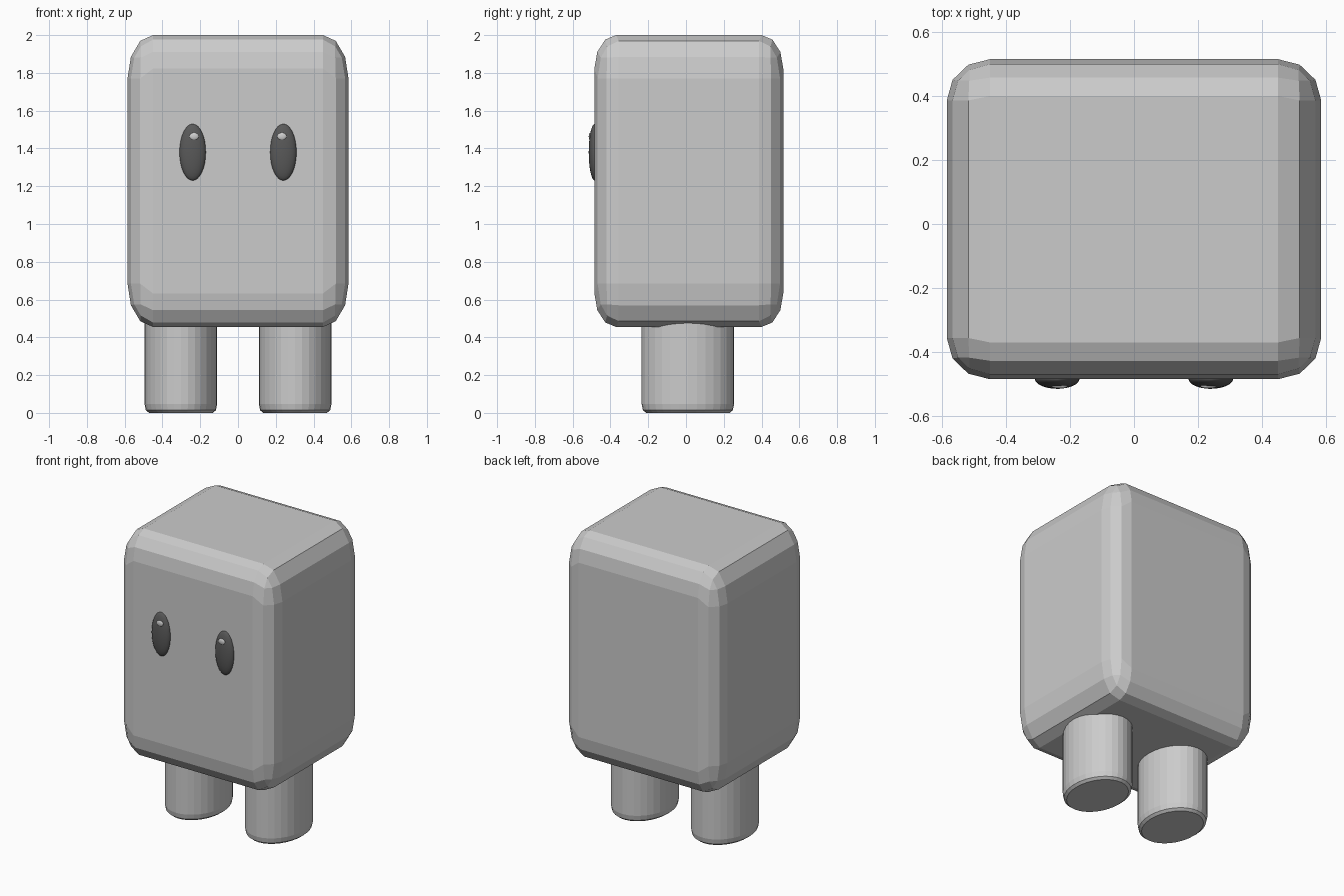
import bpy, bmesh
from mathutils import Matrix, Vector

if "Cube" in bpy.data.objects:
    bpy.data.objects.remove(bpy.data.objects["Cube"])


def finish(bm, name, location=(0, 0, 0), smooth=False, mat=None):
    me = bpy.data.meshes.new(name)
    bmesh.ops.recalc_face_normals(bm, faces=bm.faces)
    for f in bm.faces:
        f.smooth = smooth
    bm.to_mesh(me)
    bm.free()
    ob = bpy.data.objects.new(name, me)
    ob.location = location
    bpy.context.collection.objects.link(ob)
    if mat:
        me.materials.append(mat)
    return ob


def ellipsoid(name, location, radii, mat=None, u=32, v=16):
    bm = bmesh.new()
    bmesh.ops.create_uvsphere(bm, u_segments=u, v_segments=v, radius=1)
    bmesh.ops.scale(bm, vec=Vector(radii), verts=bm.verts)
    return finish(bm, name, location, True, mat)


def dark_material():
    m = bpy.data.materials.new("dark")
    m.diffuse_color = (0.1, 0.1, 0.1, 1)
    m.use_nodes = True
    m.node_tree.nodes["Principled BSDF"].inputs["Base Color"].default_value = m.diffuse_color
    return m


dark = dark_material()

# Body: bevelled unit cube, stretched, with longer rounding on the side faces
BEVEL = 0.115
bm = bmesh.new()
bmesh.ops.create_cube(bm, size=1)
bmesh.ops.bevel(bm, geom=bm.edges[:], offset=BEVEL, offset_type='OFFSET',
                segments=3, profile=0.5, affect='EDGES')
for v in bm.verts:
    if abs(v.co.x) > 0.5 - BEVEL + 0.01:
        sign = 1 if v.co.z > 0 else -1
        v.co.z = sign * (0.5 - (0.5 - abs(v.co.z)) * 1.29)
        sign = 1 if v.co.y > 0 else -1
        v.co.y = sign * (0.5 - (0.5 - abs(v.co.y)) * 1.12)
bmesh.ops.scale(bm, vec=Vector((1.17, 1.0, 1.545)), verts=bm.verts)
finish(bm, "body", (0, 0.015, 1.2275))

for side, s in (("left", -1), ("right", 1)):
    # Leg: oval cylinder with a chamfered foot, sunk into the body
    bm = bmesh.new()
    bmesh.ops.create_cone(bm, cap_ends=True, segments=32, radius1=1, radius2=1,
                          depth=0.5, matrix=Matrix.Translation((0, 0, 0.25)))
    bmesh.ops.scale(bm, vec=Vector((0.1925, 0.245, 1)), verts=bm.verts)
    foot = [e for e in bm.edges if all(v.co.z < 0.01 for v in e.verts)]
    bmesh.ops.bevel(bm, geom=foot, offset=0.024, segments=2, profile=0.5,
                    affect='EDGES')
    for v in bm.verts:
        if v.co.z < 0.1:
            v.co.z *= 2
    finish(bm, side + "_leg", (s * 0.3025, 0.01, 0))

    # Eye and its highlight
    ellipsoid(side + "_eye", (s * 0.24, -0.483, 1.38), (0.07, 0.032, 0.15), dark)
    ellipsoid(side + "_eye_highlight", (s * 0.233, -0.507, 1.463),
              (0.025, 0.008, 0.02), None, 16, 8)
